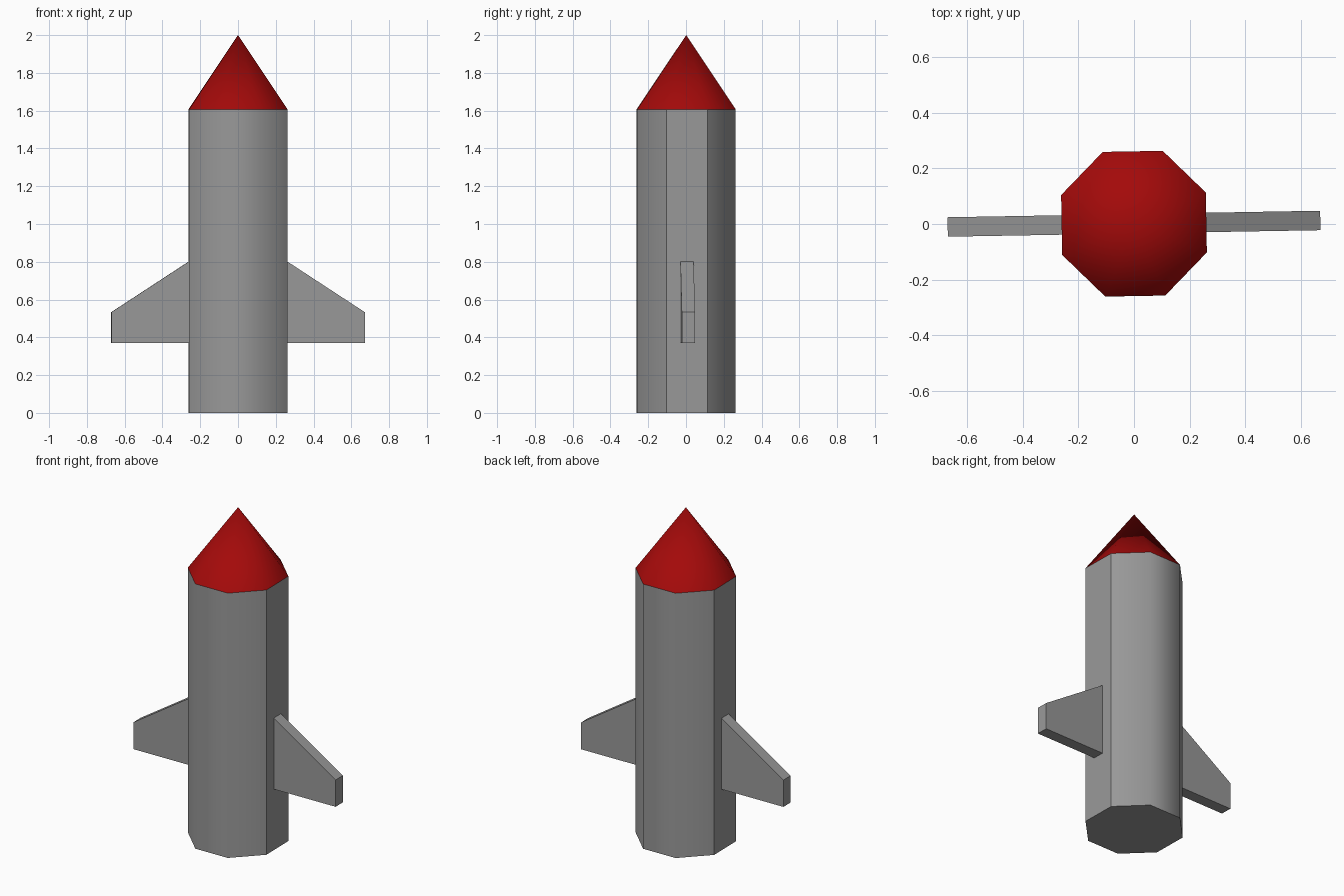
import bpy, bmesh, math
from mathutils import Matrix

if "Cube" in bpy.data.objects:
    bpy.data.objects.remove(bpy.data.objects["Cube"])

SIDES, RADIUS, RIM_Z, TOP_Z = 8, 0.282, 1.607, 2.0
TURN = math.radians(1.0)          # whole model is turned very slightly
OFFSET_Y = 0.001


def material(name, color):
    mat = bpy.data.materials.new(name)
    mat.diffuse_color = (*color, 1)
    mat.use_nodes = True
    mat.node_tree.nodes["Principled BSDF"].inputs["Base Color"].default_value = mat.diffuse_color
    return mat


grey = material("grey", (0.32, 0.32, 0.32))
red = material("red", (0.37, 0.003, 0.003))


def finish(name, bm, mat):
    bmesh.ops.recalc_face_normals(bm, faces=bm.faces)
    bm.transform(Matrix.Translation((0, OFFSET_Y, 0)) @ Matrix.Rotation(TURN, 4, 'Z'))
    mesh = bpy.data.meshes.new(name)
    bm.to_mesh(mesh)
    bm.free()
    mesh.materials.append(mat)
    bpy.context.collection.objects.link(bpy.data.objects.new(name, mesh))


def octagon_solid(top_radius, z0, z1):
    bm = bmesh.new()
    place = Matrix.Translation((0, 0, (z0 + z1) / 2)) @ Matrix.Rotation(math.pi / SIDES, 4, 'Z')
    bmesh.ops.create_cone(bm, cap_ends=True, segments=SIDES, radius1=RADIUS,
                          radius2=top_radius, depth=z1 - z0, matrix=place)
    bmesh.ops.remove_doubles(bm, verts=bm.verts, dist=1e-4)
    bm.normal_update()
    for f in bm.faces:
        f.smooth = len(f.verts) < SIDES
    for e in bm.edges:
        e.smooth = all(f.smooth for f in e.link_faces)
    return bm


# Body: smooth front and back, creased around the two faces that carry fins
bm = octagon_solid(RADIUS, 0, RIM_Z)
for f in bm.faces:
    if abs(f.normal.x) > 0.95:
        for e in f.edges:
            e.smooth = False
finish("body", bm, grey)

# Nose cone
finish("nose_cone", octagon_solid(0, RIM_Z, TOP_Z), red)

# Fins: extruded side profile, mirrored left and right
profile = [(0.255, 0.37), (0.671, 0.37), (0.671, 0.533), (0.255, 0.805)]
for name, side in (("right_fin", 1), ("left_fin", -1)):
    bm = bmesh.new()
    face = bm.faces.new([bm.verts.new((side * x, -0.035, z)) for x, z in profile])
    ext = bmesh.ops.extrude_face_region(bm, geom=[face], use_keep_orig=True)
    bmesh.ops.translate(bm, vec=(0, 0.07, 0),
                        verts=[g for g in ext["geom"] if isinstance(g, bmesh.types.BMVert)])
    finish(name, bm, grey)
